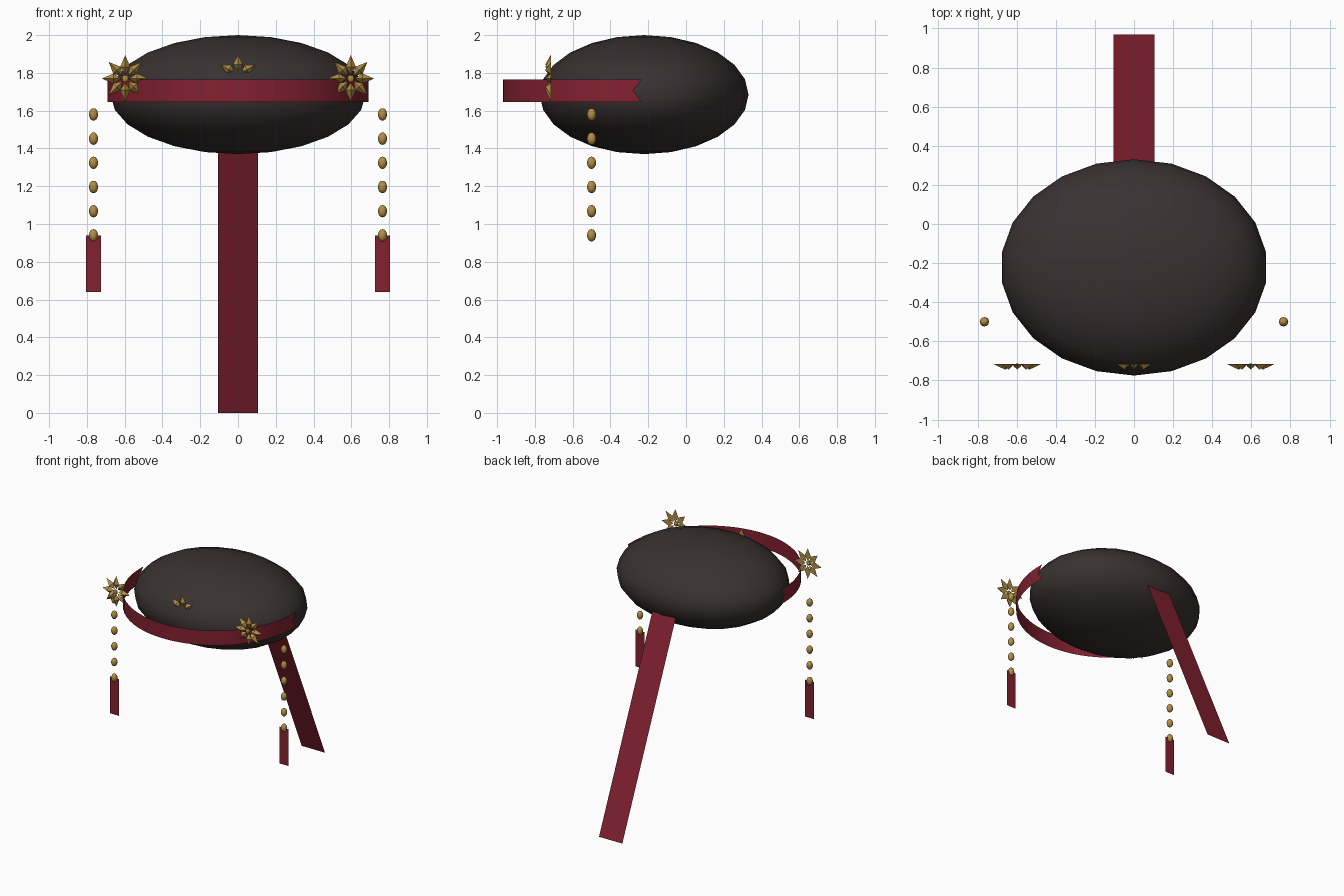
import bpy, bmesh, math
from mathutils import Vector

if "Cube" in bpy.data.objects:
    bpy.data.objects.remove(bpy.data.objects["Cube"])


def material(name, rgb):
    m = bpy.data.materials.new(name)
    m.diffuse_color = (*rgb, 1)
    m.use_nodes = True
    m.node_tree.nodes["Principled BSDF"].inputs["Base Color"].default_value = m.diffuse_color
    return m


DARK = material("dark_felt", (0.042, 0.031, 0.031))
RED = material("red_ribbon", (0.225, 0.015, 0.029))
GOLD = material("gold", (0.44, 0.27, 0.058))


def finish(bm, name, mat, smooth=False):
    me = bpy.data.meshes.new(name)
    bm.to_mesh(me)
    bm.free()
    me.materials.append(mat)
    for p in me.polygons:
        p.use_smooth = smooth
    ob = bpy.data.objects.new(name, me)
    bpy.context.collection.objects.link(ob)
    return ob


def add_ball(bm, centre, radii, seg, rings):
    vs = bmesh.ops.create_uvsphere(bm, u_segments=seg, v_segments=rings, radius=1)["verts"]
    for v in vs:
        v.co = Vector(centre) + Vector([a * b for a, b in zip(v.co, radii)])


def sheet(name, points):
    bm = bmesh.new()
    bm.faces.new([bm.verts.new(p) for p in points])
    return finish(bm, name, RED)


def add_petal(bm, centre, angle, length, inner=0.02, width=0.027, depth=0.03):
    # kite with a flat back and a raised point at its widest place
    c, s = math.sin(angle), math.cos(angle)
    mid = inner + (length - inner) * 0.4

    def at(r, w, d):
        return bm.verts.new(Vector(centre) + Vector((r * c + w * s, -d, r * s - w * c)))

    rim = [at(inner, 0, 0), at(mid, width, 0), at(length, 0, 0), at(mid, -width, 0)]
    peak = at(mid, 0, depth)
    bm.faces.new(rim)
    for i in range(4):
        bm.faces.new((rim[i], peak, rim[(i + 1) % 4]))


def ornament(name, centre, angles, length, button):
    bm = bmesh.new()
    for a in angles:
        add_petal(bm, centre, math.radians(a), length)
    bmesh.ops.recalc_face_normals(bm, faces=bm.faces)
    if button:
        add_ball(bm, Vector(centre) + Vector((0, -0.01, 0)), (0.02, 0.012, 0.02), 8, 6)
    finish(bm, name, GOLD)


# Padded cap
bm = bmesh.new()
add_ball(bm, (0, -0.222, 1.685), (0.682, 0.553, 0.315), 22, 12)
finish(bm, "cap", DARK, True)

# Half-ring headband with swallow-tail ends
bm = bmesh.new()
N, R, CY = 32, 0.69, -0.28
rows = []
for i in range(N + 1):
    a = math.pi * (1 + i / N)
    x, y = R * math.cos(a), CY + R * math.sin(a)
    rows.append([bm.verts.new((x, y, z)) for z in (1.645, 1.705, 1.765)])
for r0, r1 in zip(rows, rows[1:]):
    for k in range(2):
        bm.faces.new((r0[k], r1[k], r1[k + 1], r0[k + 1]))
for row, flip in ((rows[0], False), (rows[-1], True)):
    for k, corner in ((0, 0), (1, 2)):
        tip = bm.verts.new(row[corner].co + Vector((0, 0.045, 0)))
        f = (tip, row[k], row[k + 1])
        bm.faces.new(f[::-1] if flip else f)
finish(bm, "headband", RED, True)

# Long ribbon hanging behind
sheet("back_ribbon", [(0.105, 0.97, 0), (-0.105, 0.97, 0),
                      (-0.105, 0.283, 1.575), (0.105, 0.283, 1.575)])

# Side flowers, bead chains and tassels
for side, sx in (("left", -1), ("right", 1)):
    ornament(side + "_flower", (sx * 0.597, -0.715, 1.77), range(0, 360, 45), 0.124, True)
    bm = bmesh.new()
    for i in range(6):
        add_ball(bm, (sx * 0.765, -0.5, 1.58 - i * 0.128), (0.024, 0.024, 0.033), 12, 8)
    finish(bm, side + "_beads", GOLD, True)
    x0, x1 = sx * 0.765 - 0.04, sx * 0.765 + 0.04
    sheet(side + "_tassel", [(x0, -0.5, 0.64), (x1, -0.5, 0.64),
                             (x1, -0.5, 0.94), (x0, -0.5, 0.94)])

# Small three-petal crest at the front
ornament("front_crest", (0, -0.715, 1.79), (-60, 0, 60), 0.107, False)
